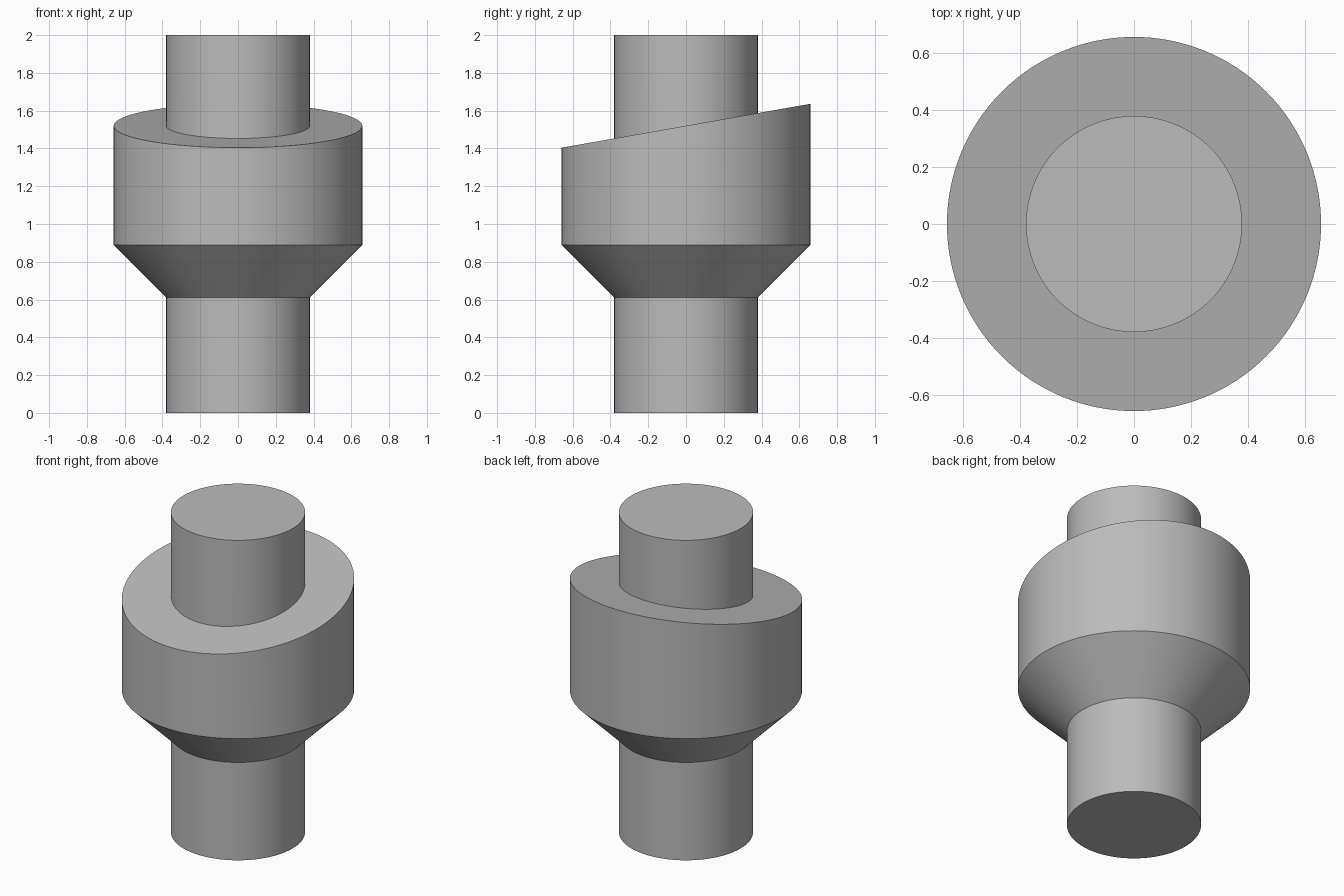
import bpy, bmesh, math

SIDES = 128
SHAFT_R, COLLAR_R = 0.38, 0.658
SLOPE = math.tan(math.radians(10))

cube = bpy.data.objects.get("Cube")
if cube:
    bpy.data.objects.remove(cube, do_unlink=True)

grey = bpy.data.materials.new("plain_grey")
grey.use_nodes = True
colour = (0.5, 0.5, 0.5, 1)
grey.diffuse_color = colour
grey.node_tree.nodes["Principled BSDF"].inputs["Base Color"].default_value = colour

# Rings from bottom to top: radius, height, slope towards the back
profile = [
    (SHAFT_R, 0, 0),
    (SHAFT_R, 0.612, 0),
    (COLLAR_R, 0.89, 0),
    (COLLAR_R, 1.52, SLOPE),
    (SHAFT_R, 1.52, SLOPE),
    (SHAFT_R, 2, 0),
]


def make_ring(bm, radius, height, slope):
    ring = []
    for i in range(SIDES):
        a = math.tau * i / SIDES
        y = radius * math.sin(a)
        ring.append(bm.verts.new((radius * math.cos(a), y, height + slope * y)))
    return ring


# Shaft and slanted collar as one closed solid
bm = bmesh.new()
rings = [make_ring(bm, *p) for p in profile]
for low, high in zip(rings, rings[1:]):
    for i in range(SIDES):
        j = (i + 1) % SIDES
        bm.faces.new((low[i], low[j], high[j], high[i]))
bm.faces.new(rings[0][::-1])
bm.faces.new(rings[-1])
mesh = bpy.data.meshes.new("collared_shaft")
bm.to_mesh(mesh)
bm.free()
mesh.materials.append(grey)

shaft = bpy.data.objects.new("collared_shaft", mesh)
bpy.context.collection.objects.link(shaft)

# Smooth round walls, sharp rims
bpy.ops.object.select_all(action="DESELECT")
shaft.select_set(True)
bpy.context.view_layer.objects.active = shaft
bpy.ops.object.shade_smooth_by_angle(angle=math.radians(30))
